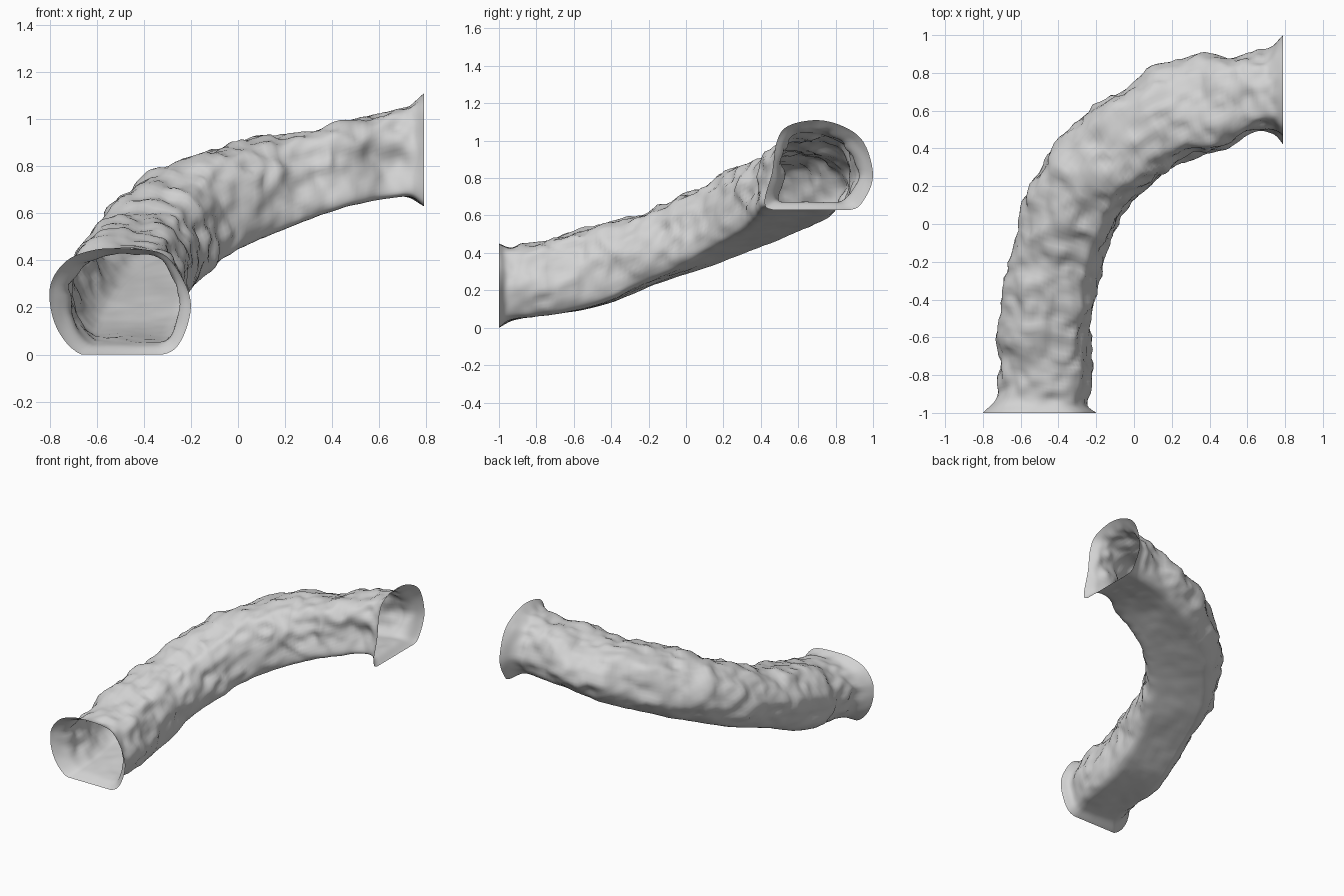
import bpy, bmesh, math
from mathutils import Vector, noise

if "Cube" in bpy.data.objects:
    bpy.data.objects.remove(bpy.data.objects["Cube"])

SUB = 8        # rings per path span
AROUND = 72    # points around each ring

# Path stations: centre x, centre y, half width, floor z, roof z
PATH = [
    (-0.50, -1.00, 0.300, 0.00, 0.45),
    (-0.485, -0.93, 0.238, 0.04, 0.43),
    (-0.47, -0.80, 0.240, 0.06, 0.455),
    (-0.47, -0.60, 0.245, 0.09, 0.505),
    (-0.45, -0.40, 0.245, 0.14, 0.57),
    (-0.41, -0.20, 0.235, 0.23, 0.62),
    (-0.355, 0.00, 0.250, 0.30, 0.705),
    (-0.26, 0.19, 0.252, 0.38, 0.79),
    (-0.115, 0.36, 0.255, 0.455, 0.87),
    (0.075, 0.505, 0.255, 0.525, 0.92),
    (0.255, 0.595, 0.262, 0.58, 0.95),
    (0.42, 0.635, 0.258, 0.63, 0.975),
    (0.60, 0.685, 0.208, 0.66, 1.03),
    (0.72, 0.695, 0.220, 0.67, 1.06),
    (0.79, 0.71, 0.290, 0.63, 1.11),
]

# Cross-sections (side -1..1, height 0..1), flat floor and arched roof
MOUTH_LOW = [(-0.55, 0), (0, 0), (0.60, 0), (0.86, 0.13), (1, 0.45), (0.88, 0.72),
             (0.60, 0.95), (0.1, 1), (-0.35, 0.99), (-0.77, 0.88), (-1, 0.62), (-0.90, 0.25)]
MOUTH_HIGH = [(-0.58, 0), (0.1, 0), (0.84, 0), (1, 0.10), (0.86, 0.42), (0.78, 0.75),
              (0.58, 0.93), (0.05, 1), (-0.45, 0.93), (-0.83, 0.75), (-1, 0.38), (-0.82, 0.10)]


def catmull(p0, p1, p2, p3, t):
    return [0.5 * (2 * b + (c - a) * t + (2 * a - 5 * b + 4 * c - d) * t * t
                   + (3 * b - a - 3 * c + d) * t ** 3)
            for a, b, c, d in zip(p0, p1, p2, p3)]


def beyond(p, q):
    return [2 * a - b for a, b in zip(p, q)]


STATIONS = [beyond(PATH[0], PATH[1])] + PATH + [beyond(PATH[-1], PATH[-2])]


def sample_path(s):
    i = min(int(s), len(PATH) - 2)
    return catmull(*STATIONS[i:i + 4], s - i)


def sample_ring(points, a):
    n = len(points)
    i = int(a)
    u, v = catmull(*[points[(i + k) % n] for k in (-1, 0, 1, 2)], a - i)
    return max(-1, min(1, u)), max(0, min(1, v))


def heading(s):
    """Level direction of travel, square to the mouths at both ends."""
    end = len(PATH) - 1
    a, b = sample_path(max(s - 1, 0)), sample_path(min(s + 1, end))
    d = Vector((b[0] - a[0], b[1] - a[1], 0)).normalized()
    near = min(1, min(s, end - s) / 2.5)
    square = Vector((0, 1, 0)) if s < end / 2 else Vector((1, 0, 0))
    return square.lerp(d, near).normalized()


def rock(p):
    """Lumpy rock height, with broad bulges and finer ridges."""
    broad = noise.noise(p * 6.0)
    fine = noise.noise(p * 15.0 + Vector((7, 3, 1)))
    ridge = 0.5 - abs(noise.noise(p * 9.0 + Vector((2, 9, 4))))
    return 0.030 * broad + 0.018 * fine + 0.022 * (ridge - 0.3)


# Tunnel shell: rings swept along the path
bm = bmesh.new()
last = (len(PATH) - 1) * SUB
rings = []
for r in range(last + 1):
    s = r / SUB
    cx, cy, half, low, high = sample_path(s)
    along = heading(s)
    side = Vector((along.y, -along.x, 0))
    middle = Vector((cx, cy, (low + high) / 2))
    mix = r / last
    fade = min(1, min(r, last - r) / (1.5 * SUB))     # clean rims at both mouths
    ring = []
    for k in range(AROUND):
        q = k / AROUND * len(MOUTH_LOW)
        u0, v0 = sample_ring(MOUTH_LOW, q)
        u1, v1 = sample_ring(MOUTH_HIGH, q)
        u, v = u0 + (u1 - u0) * mix, v0 + (v1 - v0) * mix
        p = Vector((cx, cy, low + (high - low) * v)) + side * (half * u)
        rough = fade * (0.2 + 0.8 * min(1, v / 0.3))   # smoother floor
        out = (p - middle).normalized()
        shift = along * (0.02 * noise.noise(p * 8.0 + Vector((5, 5, 5))))
        ring.append(bm.verts.new(p + (out * rock(p) + shift) * rough))
    rings.append(ring)

for lower, upper in zip(rings, rings[1:]):
    for k in range(AROUND):
        j = (k + 1) % AROUND
        bm.faces.new((lower[k], lower[j], upper[j], upper[k])).smooth = True
bmesh.ops.recalc_face_normals(bm, faces=bm.faces)

mesh = bpy.data.meshes.new("cave_tunnel")
bm.to_mesh(mesh)
bm.free()
stone = bpy.data.materials.new("grey_stone")
stone.diffuse_color = (0.65, 0.65, 0.65, 1)
stone.use_nodes = True
stone.node_tree.nodes["Principled BSDF"].inputs["Base Color"].default_value = stone.diffuse_color
mesh.materials.append(stone)
tunnel = bpy.data.objects.new("cave_tunnel", mesh)
bpy.context.collection.objects.link(tunnel)
